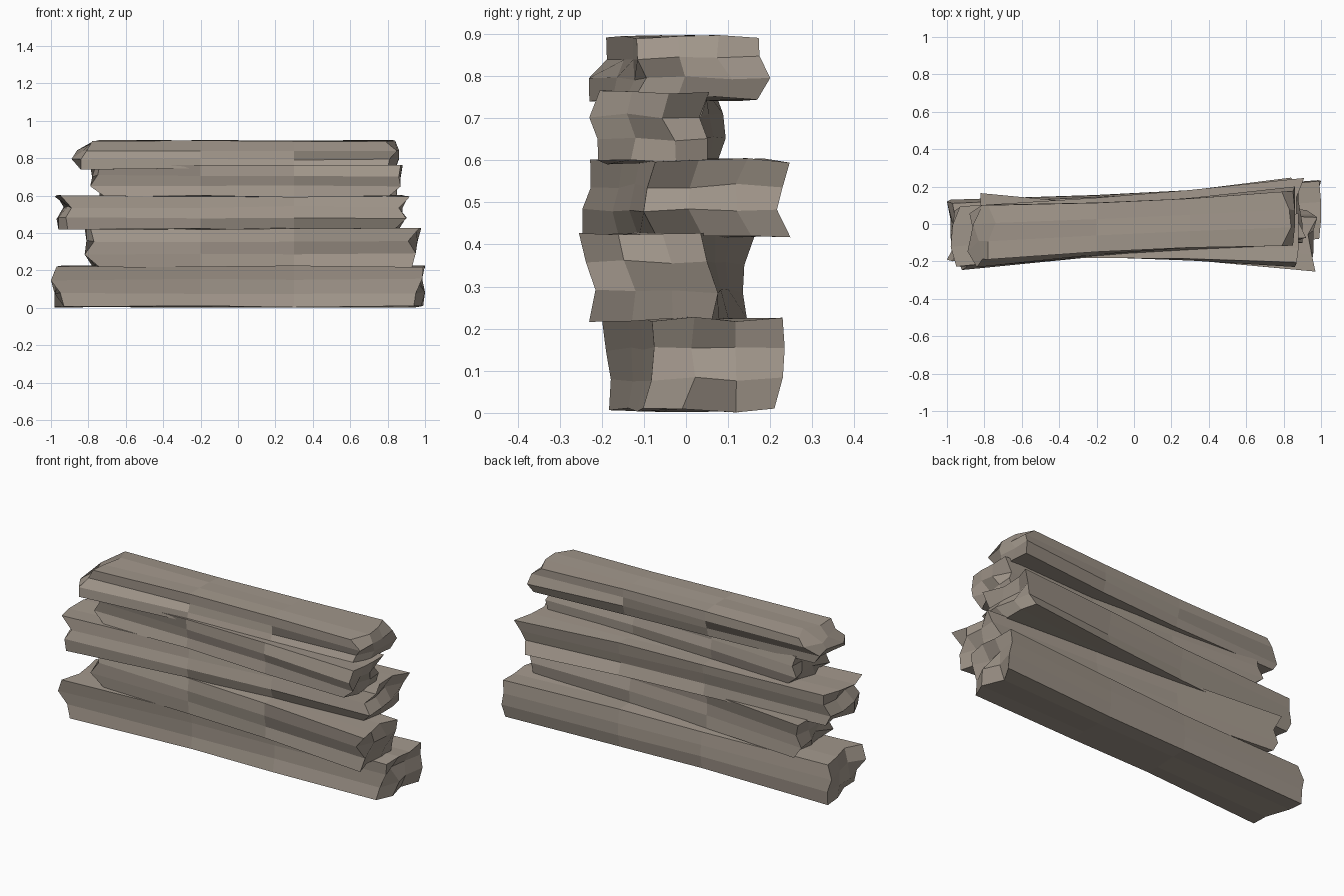
import bpy, bmesh, random

if "Cube" in bpy.data.objects:
    bpy.data.objects.remove(bpy.data.objects["Cube"])

random.seed(11)

# Each slab: bottom, top, skew direction, width, then outlines from bottom to top:
# front y, back y, left-end x, right-end x
SLABS = [
    (0.007, 0.222, 1, 0.31, (-.185, -.18, -.19, -.2), (.21, .23, .235, .23),
     (-.98, -.98, -1.0, -.98), (.99, 1.0, .995, 1.0)),
    (0.222, 0.424, -1, 0.29, (-.23, -.215, -.24, -.255), (.145, .135, .14, .165),
     (-.79, -.82, -.82, -.82), (.93, .95, .96, .98)),
    (0.420, 0.600, 1, 0.32, (-.25, -.25, -.23, -.23), (.253, .22, .23, .247),
     (-.96, -.97, -.94, -.98), (.89, .91, .89, .92)),
    (0.595, 0.760, -1, 0.26, (-.21, -.21, -.23, -.205), (.075, .095, .09, .07),
     (-.74, -.79, -.78, -.79), (.86, .88, .87, .88)),
    (0.745, 0.892, 1, 0.29, (-.23, -.235, -.19, -.19), (.17, .2, .175, .175),
     (-.85, -.89, -.86, -.79), (.85, .86, .86, .84)),
]


def jitter(a):
    return random.uniform(-a, a)


def slab(name, z0, z1, skew, width, front, back, left, right):
    bm = bmesh.new()
    grid = {}
    for k in range(4):
        # the outlines come from opposite ends of the skewed slab
        fy = (front[k], front[k] + width)
        by = (back[k] - width, back[k])
        ends = (fy, by) if skew > 0 else (by, fy)
        for j in range(4):
            inset = [random.choice((0, .01, .03, .05)) for _ in range(2)]
            xs = (left[k] + inset[0], -.2, .3, right[k] - inset[1])
            shift = jitter(.015) if j in (1, 2) else 0
            for i in range(4):
                if 0 < i < 3 and 0 < j < 3 and 0 < k < 3:
                    continue
                t = (xs[i] - left[k]) / (right[k] - left[k])
                lo = ends[0][0] * (1 - t) + ends[1][0] * t
                hi = ends[0][1] * (1 - t) + ends[1][1] * t
                # the middle is slightly waisted
                if 0 < i < 3:
                    lo, hi = lo + .014, hi - .014
                y = lo + (hi - lo) * j / 3 + shift
                z = z0 + (z1 - z0) * k / 3 + jitter(.006)
                grid[i, j, k] = bm.verts.new((xs[i], y, max(z, 0)))
    # skin the six sides of the lattice
    for axis in range(3):
        for side in (0, 3):
            for a in range(3):
                for b in range(3):
                    keys = []
                    for u, v in ((a, b), (a + 1, b), (a + 1, b + 1), (a, b + 1)):
                        key = [u, v]
                        key.insert(axis, side)
                        keys.append(grid[tuple(key)])
                    bm.faces.new(keys)
    bmesh.ops.recalc_face_normals(bm, faces=bm.faces)
    mesh = bpy.data.meshes.new(name)
    bm.to_mesh(mesh)
    bm.free()
    mat = bpy.data.materials.get("stone") or bpy.data.materials.new("stone")
    mat.diffuse_color = (.36, .31, .26, 1)
    mat.use_nodes = True
    mat.node_tree.nodes["Principled BSDF"].inputs["Base Color"].default_value = mat.diffuse_color
    mesh.materials.append(mat)
    bpy.context.collection.objects.link(bpy.data.objects.new(name, mesh))


# Stack of rough slabs, alternately skewed
for n, data in enumerate(SLABS):
    slab(f"stone_slab_{n + 1}", *data)
